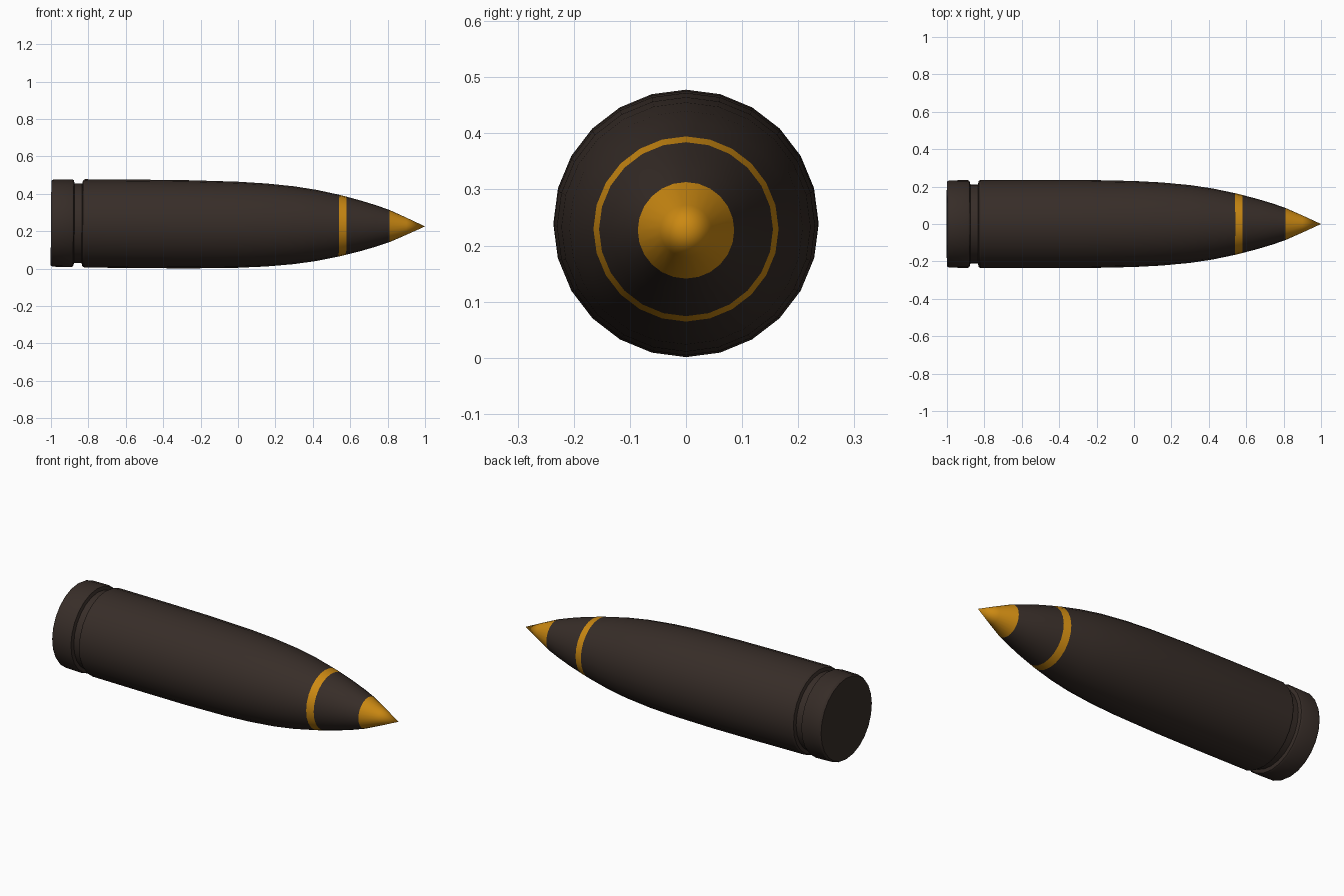
import bpy, bmesh, math
from mathutils import Matrix

if "Cube" in bpy.data.objects:
    bpy.data.objects.remove(bpy.data.objects["Cube"])

SIDES = 24
# The shell rests on its side, nose dipping very slightly
PLACE = Matrix.Translation((0, 0, 0.2345)) @ Matrix.Rotation(0.009, 4, 'Y')


def material(name, color):
    m = bpy.data.materials.new(name)
    m.diffuse_color = color
    m.use_nodes = True
    m.node_tree.nodes["Principled BSDF"].inputs["Base Color"].default_value = m.diffuse_color
    return m


def lathe(name, profile, mat):
    """Revolve (x, radius) points around the x axis; radius 0 makes a pole."""
    bm = bmesh.new()
    rings = []
    for x, r in profile:
        if r == 0:
            rings.append([bm.verts.new((x, 0, 0))] * SIDES)
        else:
            rings.append([bm.verts.new((x, r * math.sin(a), r * math.cos(a)))
                          for a in (2 * math.pi * i / SIDES for i in range(SIDES))])
    for a, b in zip(rings, rings[1:]):
        for i in range(SIDES):
            j = (i + 1) % SIDES
            quad = [a[i], a[j], b[j], b[i]]
            bm.faces.new(list(dict.fromkeys(quad)))
    bm.transform(PLACE)
    bm.normal_update()
    # Every side wall should face away from the axis
    for f in bm.faces:
        f.smooth = True
    if sum(f.normal.dot(f.calc_center_median() - PLACE.translation) for f in bm.faces) < 0:
        bmesh.ops.reverse_faces(bm, faces=bm.faces[:])
    mesh = bpy.data.meshes.new(name)
    bm.to_mesh(mesh)
    bm.free()
    mesh.materials.append(mat)
    obj = bpy.data.objects.new(name, mesh)
    bpy.context.collection.objects.link(obj)
    bpy.ops.object.select_all(action='DESELECT')
    obj.select_set(True)
    bpy.context.view_layer.objects.active = obj
    bpy.ops.object.shade_smooth_by_angle(angle=math.radians(30))
    return obj


dark = material("dark_metal", (0.038, 0.026, 0.021, 1))
gold = material("gold_paint", (0.6, 0.25, 0.006, 1))

# Flat base, rim, extraction groove and curved body up to the painted band
lathe("shell_body", [
    (-1, 0), (-1, 0.226), (-0.99, 0.233), (-0.89, 0.235), (-0.88, 0.23),
    (-0.875, 0.212), (-0.835, 0.212), (-0.83, 0.23), (-0.82, 0.236),
    (-0.5, 0.2365), (-0.25, 0.2355), (0, 0.230), (0.15, 0.222),
    (0.3, 0.208), (0.42, 0.190), (0.54, 0.165)], dark)
# Painted band
lathe("nose_band", [(0.54, 0.165), (0.58, 0.155)], gold)
# Dark part of the nose
lathe("nose", [(0.58, 0.155), (0.66, 0.134), (0.74, 0.110), (0.81, 0.086)], dark)
# Painted tip
lathe("nose_tip", [(0.81, 0.086), (0.9, 0.046), (1, 0)], gold)
